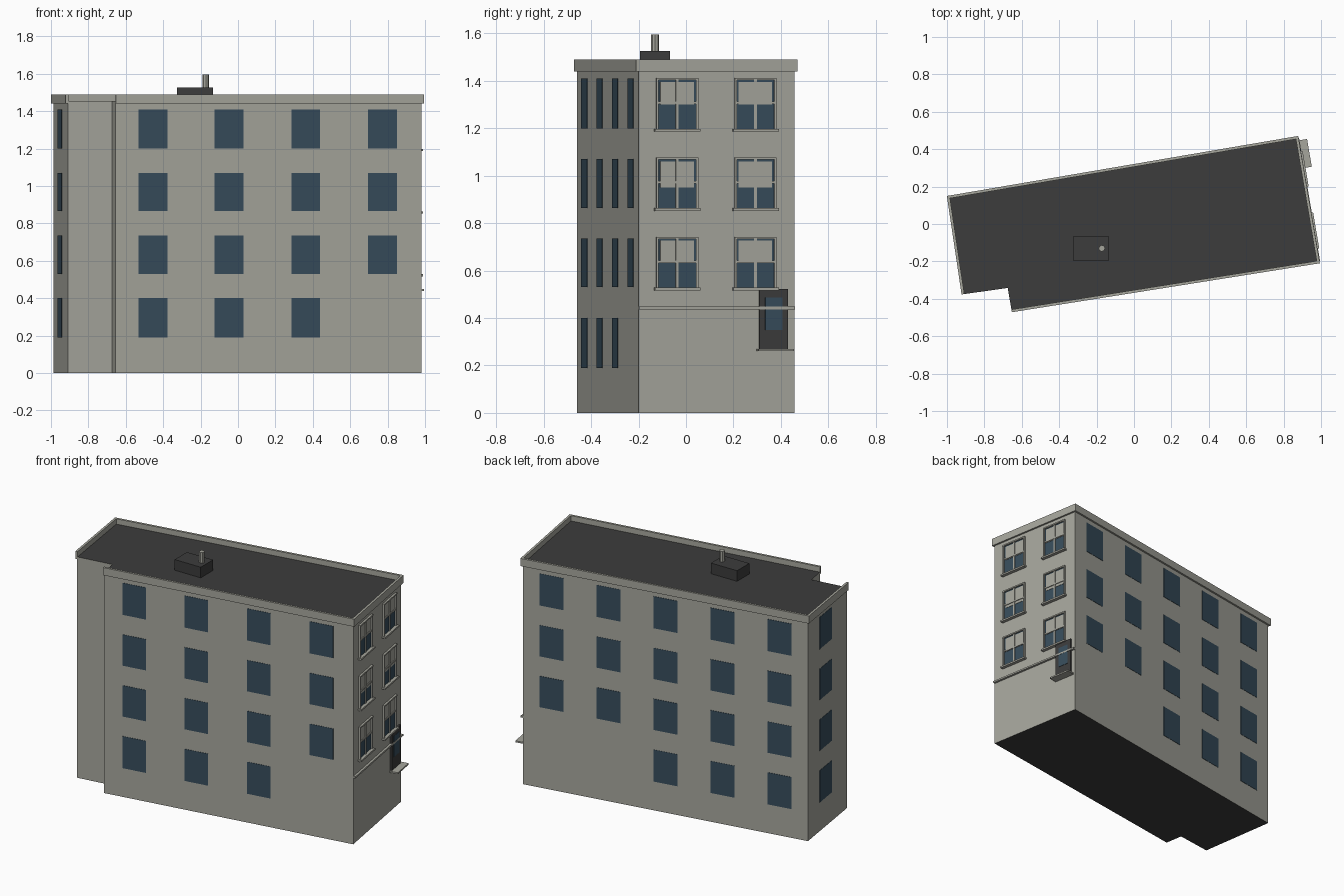
import bpy, bmesh
from mathutils import Vector

if "Cube" in bpy.data.objects:
    bpy.data.objects.remove(bpy.data.objects["Cube"])


def material(name, rgb):
    m = bpy.data.materials.new(name)
    m.diffuse_color = (*rgb, 1)
    m.use_nodes = True
    m.node_tree.nodes["Principled BSDF"].inputs["Base Color"].default_value = m.diffuse_color
    return m


STONE = material("pale stone", (0.38, 0.38, 0.335))
DARK = material("dark roofing", (0.045, 0.045, 0.045))
GLASS = material("blue glass", (0.038, 0.073, 0.105))

# Footprint corners, counter-clockwise seen from above
BL, BR, FR = Vector((-0.987, 0.14)), Vector((0.868, 0.457)), Vector((0.98, -0.2))
FL, NOTCH, REC = Vector((-0.655, -0.46)), Vector((-0.675, -0.342)), Vector((-0.91, -0.375))
FRONT, RIGHT, BACK, LEFT = (FL, FR), (FR, BR), (BR, BL), (BL, REC)
ROOF_Z = 1.455


def finish(name, bm, mats):
    bmesh.ops.recalc_face_normals(bm, faces=bm.faces)
    me = bpy.data.meshes.new(name)
    bm.to_mesh(me)
    bm.free()
    for m in mats:
        me.materials.append(m)
    ob = bpy.data.objects.new(name, me)
    bpy.context.collection.objects.link(ob)
    return ob


def prism(bm, pts, z0, z1):
    """Vertical extrusion of a plan outline."""
    lo = [bm.verts.new((p[0], p[1], z0)) for p in pts]
    hi = [bm.verts.new((p[0], p[1], z1)) for p in pts]
    bm.faces.new(lo[::-1])
    bm.faces.new(hi)
    n = len(pts)
    for i in range(n):
        j = (i + 1) % n
        bm.faces.new((lo[i], lo[j], hi[j], hi[i]))


def slab(bm, wall, t0, t1, z0, z1, d0, d1):
    """Box on a wall: t is the fraction along it, d the distance outward."""
    p, q = wall
    along = q - p
    out = Vector((along.y, -along.x)).normalized()
    a, b = p + along * t0, p + along * t1
    prism(bm, [a + out * d1, b + out * d1, b + out * d0, a + out * d0], z0, z1)


def part(name, mat, slabs):
    bm = bmesh.new()
    for s in slabs:
        slab(bm, *s)
    return finish(name, bm, [mat])


# Main block: stone walls, dark roof and underside
bm = bmesh.new()
prism(bm, [BL, REC, NOTCH, FL, FR, BR], 0, ROOF_Z)
block = finish("building_block", bm, [STONE, DARK])
for f in block.data.polygons:
    f.material_index = 1 if abs(f.normal.z) > 0.5 else 0

# Cornice and parapet on four walls, open at the recess
e = 0.012
for name, wall, start, end in (("front", FRONT, 0, e), ("right", RIGHT, e, e),
                               ("back", BACK, e, e), ("left", LEFT, e, 0)):
    length = (wall[1] - wall[0]).length
    part(name + "_cornice", STONE,
         [(wall, -start / length, 1 + end / length, 1.44, 1.49, -0.003, e)])

# Plain windows on the front, back and left
ROWS = [(0.19, 0.40), (0.53, 0.735), (0.865, 1.07), (1.20, 1.41)]


def plain_windows(name, wall, centres, half, ground):
    part(name, GLASS, [(wall, c - half, c + half, z0, z1, -0.002, 0.002)
                       for r, (z0, z1) in enumerate(ROWS)
                       for i, c in enumerate(centres) if r > 0 or i in ground])


front_t = [(x + 0.655) / 1.635 for x in (-0.455, -0.048, 0.362, 0.772)]
plain_windows("front_windows", FRONT, front_t, 0.047, (0, 1, 2))
plain_windows("back_windows", BACK, (0.1, 0.3, 0.5, 0.7, 0.9), 0.042, (2, 3, 4))
plain_windows("left_windows", LEFT, (0.45,), 0.155, (0,))


# Sash windows on the right wall, positioned by y
def right(y0, y1, z0, z1, d0, d1):
    return (RIGHT, (y0 + 0.2) / 0.657, (y1 + 0.2) / 0.657, z0, z1, d0, d1)


glass, blinds, frames, sills = [], [], [], []
for z, blind_z in ((0.525, 0.632), (0.86, 0.95), (1.195, 1.30)):
    top, rail = z + 0.217, z + 0.113
    for c in (-0.038, 0.292):
        glass.append(right(c - 0.08, c + 0.08, z, top - 0.004, -0.002, 0.002))
        blinds.append(right(c - 0.071, c + 0.071, blind_z, top - 0.016, 0, 0.004))
        for s in (-1, 1):   # side casings
            a, b = sorted((c + s * 0.079, c + s * 0.088))
            frames.append(right(a, b, z, top, -0.002, 0.012))
        frames += [
            right(c - 0.088, c + 0.088, top - 0.009, top, -0.002, 0.013),
            right(c - 0.006, c + 0.006, z, top, 0, 0.008),
            right(c - 0.08, c + 0.08, rail - 0.005, rail + 0.005, 0, 0.009),
        ]
        sills.append(right(c - 0.096, c + 0.096, z - 0.008, z + 0.003, -0.002, 0.022))
part("right_window_glass", GLASS, glass)
part("right_window_blinds", STONE, blinds)
part("right_window_frames", STONE, frames)
part("right_window_sills", STONE, sills)

# String course, entrance door and step
part("string_course", STONE, [right(-0.2, 0.457, 0.437, 0.448, -0.002, 0.015)])
part("door", DARK, [right(0.307, 0.428, 0.27, 0.522, -0.002, 0.012)])
part("door_glass", GLASS, [right(0.332, 0.405, 0.35, 0.487, 0.01, 0.014)])
part("door_step", STONE, [right(0.297, 0.445, 0.26, 0.27, -0.002, 0.056)])

# Roof box and vent pipe
bm = bmesh.new()
prism(bm, [(-0.325, -0.195), (-0.135, -0.195), (-0.135, -0.067), (-0.325, -0.067)],
      ROOF_Z - 0.005, 1.525)
finish("roof_box", bm, [DARK])
bpy.ops.mesh.primitive_cylinder_add(vertices=8, radius=0.017, depth=0.08,
                                    location=(-0.172, -0.13, 1.555))
pipe = bpy.context.object
pipe.name = "vent_pipe"
pipe.data.materials.append(STONE)
